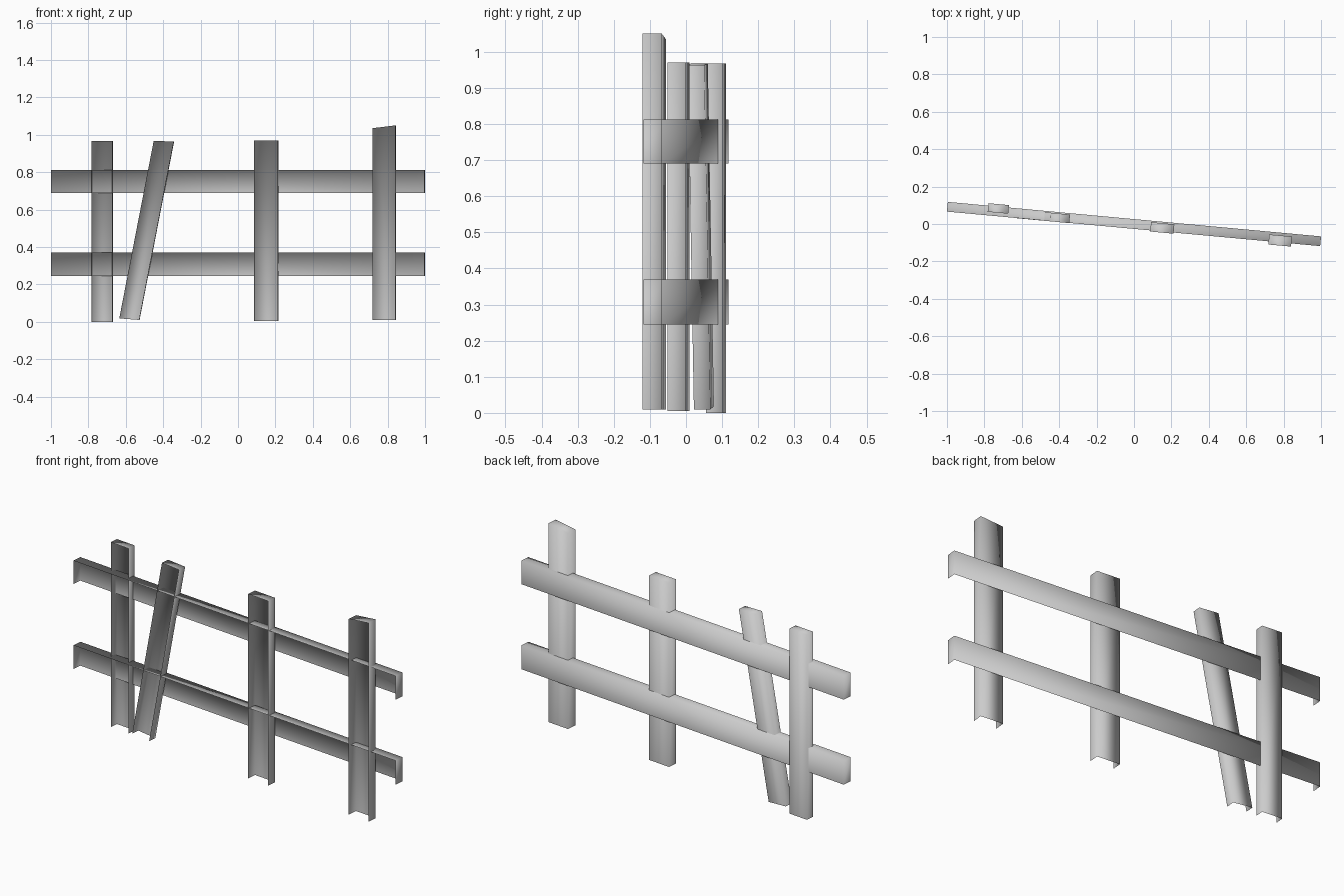
import bpy
import bmesh
from mathutils import Matrix, Vector

cube = bpy.data.objects.get("Cube")
if cube:
    bpy.data.objects.remove(cube, do_unlink=True)

grey = bpy.data.materials.new("plain grey")
grey.use_nodes = True
COLOUR = (0.6, 0.6, 0.6, 1)
grey.diffuse_color = COLOUR
grey.node_tree.nodes["Principled BSDF"].inputs["Base Color"].default_value = COLOUR

# The whole fence is turned slightly about the vertical axis
TURN = Matrix.Rotation(-0.0922, 4, "Z")


def shell(name, outline, offset, depth):
    """Board with a back, a top and two sides; front and underside stay open.
    Outline (x, z): bottom left, bottom right, top right, top left."""
    bm = bmesh.new()
    rings = []
    for y in (offset - depth / 2, offset + depth / 2):
        rings.append([bm.verts.new(TURN @ Vector((x, y, z))) for x, z in outline])
    front, back = rings
    bm.faces.new(reversed(back))
    for i in (1, 2, 3):
        j = (i + 1) % 4
        bm.faces.new((front[i], front[j], back[j], back[i]))
    for face in bm.faces:
        face.smooth = True
    # Faces point outwards, away from the middle of the board
    middle = sum((v.co for v in bm.verts), Vector()) / 8
    bm.normal_update()
    for face in bm.faces:
        if face.normal.dot(face.calc_center_median() - middle) < 0:
            face.normal_flip()
    mesh = bpy.data.meshes.new(name)
    bm.to_mesh(mesh)
    bm.free()
    mesh.materials.append(grey)
    obj = bpy.data.objects.new(name, mesh)
    bpy.context.collection.objects.link(obj)


# Two long rails
for name, low, high in (("lower_rail", 0.245, 0.37), ("upper_rail", 0.69, 0.813)):
    shell(name, [(-1.002, low), (1.002, low), (1.002, high), (-1.002, high)], 0, 0.052)

# Four uneven posts, one of them leaning
shell("right_post", [(-0.785, 0), (-0.675, 0), (-0.675, 0.968), (-0.785, 0.968)], 0.016, 0.046)
shell("leaning_post", [(-0.635, 0.018), (-0.53, 0.01), (-0.345, 0.963), (-0.45, 0.968)], -0.004, 0.046)
shell("middle_post", [(0.09, 0.005), (0.215, 0.005), (0.215, 0.97), (0.09, 0.97)], -0.007, 0.05)
shell("left_post", [(0.725, 0.01), (0.847, 0.01), (0.847, 1.05), (0.725, 1.035)], -0.016, 0.054)
